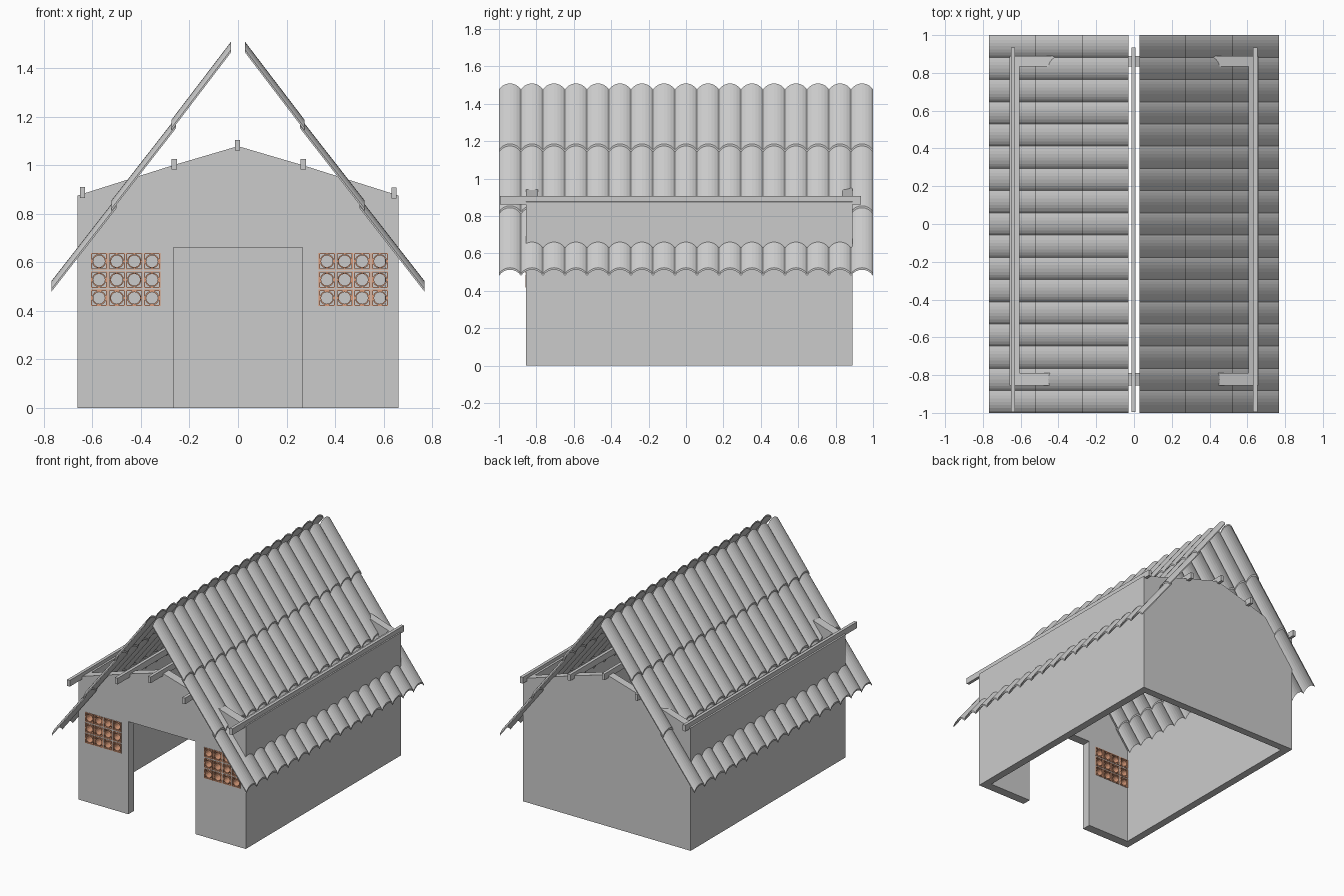
import bpy, bmesh
from math import sin, cos, pi, sqrt

if "Cube" in bpy.data.objects:
    bpy.data.objects.remove(bpy.data.objects["Cube"])


def finish(name, bm, mat=None):
    bmesh.ops.recalc_face_normals(bm, faces=bm.faces)
    me = bpy.data.meshes.new(name)
    bm.to_mesh(me)
    bm.free()
    ob = bpy.data.objects.new(name, me)
    bpy.context.collection.objects.link(ob)
    if mat:
        me.materials.append(mat)
    return ob


def box(bm, x0, x1, y0, y1, z0, z1):
    v = bmesh.ops.create_cube(bm, size=1)["verts"]
    for p in v:
        p.co.x = x1 if p.co.x > 0 else x0
        p.co.y = y1 if p.co.y > 0 else y0
        p.co.z = z1 if p.co.z > 0 else z0


def tube(bm, cx, cz, r_out, r_in, n, y0, y1, phase=0):
    """Hollow n-sided prism along y."""
    rings = []
    for r, y in ((r_out, y0), (r_out, y1), (r_in, y1), (r_in, y0)):
        rings.append([bm.verts.new((cx + r * cos(phase + 2 * pi * i / n), y,
                                    cz + r * sin(phase + 2 * pi * i / n))) for i in range(n)])
    for k in range(4):
        a, b = rings[k], rings[(k + 1) % 4]
        for i in range(n):
            j = (i + 1) % n
            bm.faces.new((a[i], a[j], b[j], b[i]))


def cut(ob, cutter):
    m = ob.modifiers.new("cut", "BOOLEAN")
    m.operation = "DIFFERENCE"
    m.solver = "EXACT"
    m.object = cutter
    bpy.context.view_layer.objects.active = ob
    bpy.ops.object.modifier_apply(modifier=m.name)
    bpy.data.objects.remove(cutter)


FRONT, BACK = -0.855, 0.89
IN_FRONT, IN_BACK = -0.79, 0.835
vent_x = [-0.572, -0.499, -0.427, -0.354, 0.366, 0.439, 0.511, 0.584]
vent_z = [0.453, 0.528, 0.604]

# walls: extruded gable outline, hollowed from bottom to top
bm = bmesh.new()
outline = [(-0.66, 0), (0.66, 0), (0.66, 0.875), (0.265, 1.0), (0, 1.078), (-0.265, 1.0), (-0.66, 0.875)]
face = bm.faces.new([bm.verts.new((x, FRONT, z)) for x, z in outline])
ext = bmesh.ops.extrude_face_region(bm, geom=[face])["geom"]
bmesh.ops.translate(bm, vec=(0, BACK - FRONT, 0), verts=[g for g in ext if isinstance(g, bmesh.types.BMVert)])
walls = finish("walls", bm)

bm = bmesh.new()
box(bm, -0.605, 0.605, IN_FRONT, IN_BACK, -1, 2)
cut(walls, finish("room_cutter", bm))

# doorway and block openings
bm = bmesh.new()
box(bm, -0.265, 0.265, -1, -0.7, -0.5, 0.66)
for x in vent_x:
    for z in vent_z:
        box(bm, x - 0.03, x + 0.03, -1, -0.7, z - 0.03, z + 0.03)
cut(walls, finish("opening_cutter", bm))

# terracotta ventilation blocks: square frame with a round ring inside
clay = bpy.data.materials.new("terracotta")
clay.diffuse_color = (0.72, 0.34, 0.2, 1)
clay.use_nodes = True
clay.node_tree.nodes["Principled BSDF"].inputs["Base Color"].default_value = clay.diffuse_color
bm = bmesh.new()
for x in vent_x:
    for z in vent_z:
        tube(bm, x, z, 0.034 * sqrt(2), 0.029 * sqrt(2), 4, FRONT - 0.003, IN_FRONT + 0.003, pi / 4)
        tube(bm, x, z, 0.0295, 0.024, 16, FRONT - 0.001, IN_FRONT + 0.001)
finish("ventilation_blocks", bm, clay)

# purlins resting on the gables
bm = bmesh.new()
for x, z in ((-0.64, 0.865), (-0.262, 0.982), (-0.002, 1.06), (0.268, 0.982), (0.642, 0.863)):
    box(bm, x - 0.011, x + 0.011, -0.995, 0.935, z, z + 0.044)
finish("purlins", bm)


# roof slopes: rows of arched tiles, each row lapping over the one below
def roof(name, side):
    bm = bmesh.new()
    cols, rows, seg = 17, 3, 8
    width, rise, thick = 2 / cols, 0.033, 0.011
    x_top, z_top, x_low, z_low = 0.028, 1.465, 0.767, 0.472
    slope = (z_low - z_top) / (x_low - x_top)
    step = (x_low - x_top) / rows
    for r in range(rows):
        xa = x_top + r * step - (0.02 if r else 0)
        xb = x_top + (r + 1) * step
        ends = [(xa, z_top + slope * (xa - x_top) - (0.008 if r else 0)),
                (xb, z_top + slope * (xb - x_top) + 0.008)]
        for c in range(cols):
            yc = -1 + width * (c + 0.5)
            loops = []
            for x, z in ends:
                low, high = [], []
                for i in range(seg + 1):
                    t = -1 + 2 * i / seg
                    arc = (cos(t * 1.05) - cos(1.05)) / (1 - cos(1.05)) * rise
                    y = yc + width / 2 * sin(t * 1.05) / sin(1.05)
                    low.append(bm.verts.new((side * x, y, z + arc)))
                    high.append(bm.verts.new((side * x, y, z + arc + thick)))
                loops.append((low, high))
            (l0, h0), (l1, h1) = loops
            for i in range(seg):
                bm.faces.new((l0[i], l0[i + 1], l1[i + 1], l1[i]))
                bm.faces.new((h0[i], h1[i], h1[i + 1], h0[i + 1]))
                bm.faces.new((l0[i], h0[i], h0[i + 1], l0[i + 1]))
                bm.faces.new((l1[i], l1[i + 1], h1[i + 1], h1[i]))
            for i in (0, seg):
                bm.faces.new((l0[i], l1[i], h1[i], h0[i]))
    return finish(name, bm)


roof("roof_tiles_right", 1)
roof("roof_tiles_left", -1)
